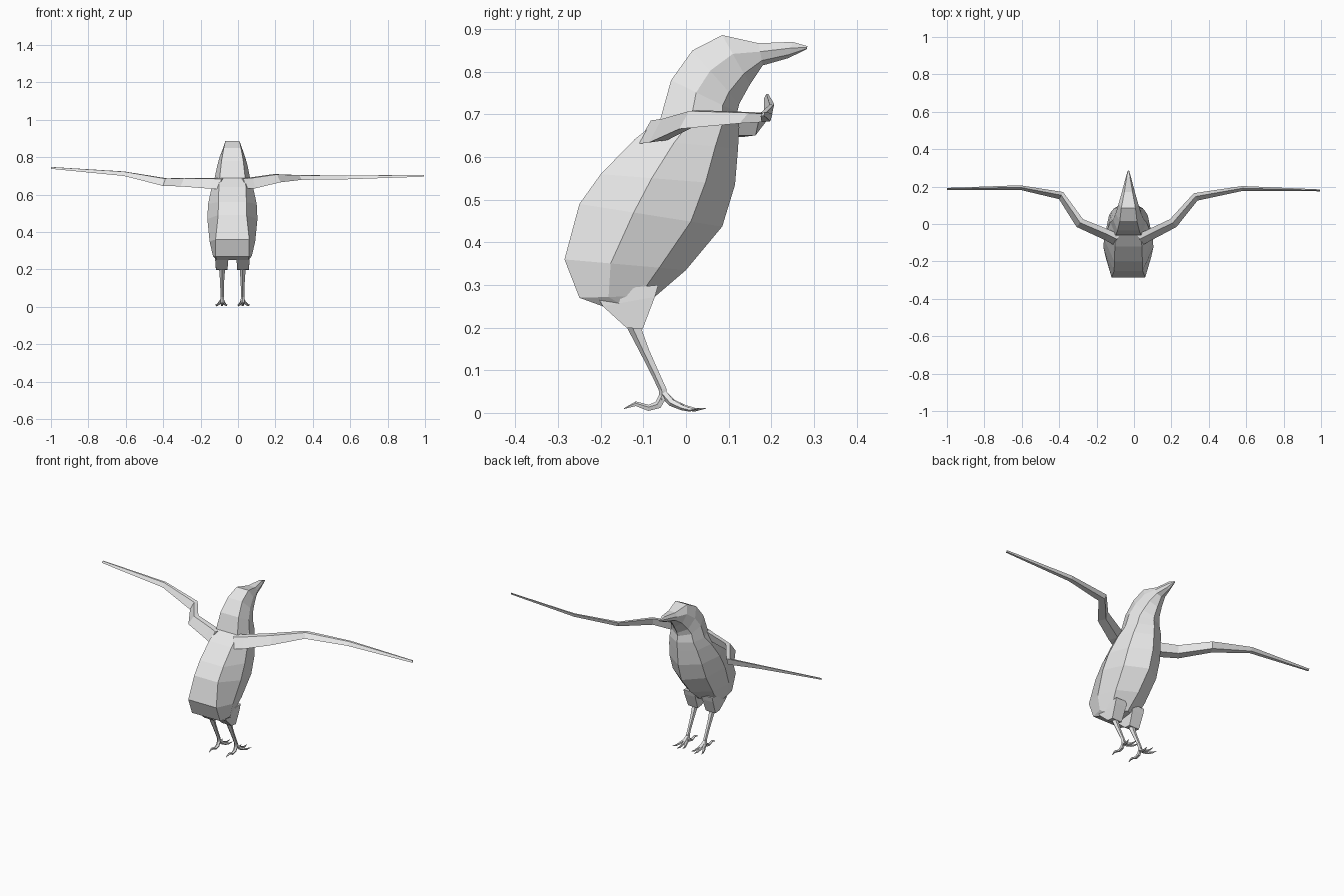
import bpy, bmesh, math
from mathutils import Vector

if "Cube" in bpy.data.objects:
    bpy.data.objects.remove(bpy.data.objects["Cube"], do_unlink=True)

grey = bpy.data.materials.new("plain grey")
grey.use_nodes = True
grey.diffuse_color = (0.8, 0.8, 0.8, 1)
grey.node_tree.nodes["Principled BSDF"].inputs["Base Color"].default_value = (0.8, 0.8, 0.8, 1)

CX = -0.03  # the body's centre line


def loft(name, rings):
    """Skin a list of equal-length rings and cap both ends."""
    bm = bmesh.new()
    loops = [[bm.verts.new(p) for p in ring] for ring in rings]
    n = len(loops[0])
    for a, b in zip(loops, loops[1:]):
        for i in range(n):
            j = (i + 1) % n
            bm.faces.new((a[i], a[j], b[j], b[i]))
    bm.faces.new(loops[0])
    bm.faces.new(loops[-1])
    bmesh.ops.recalc_face_normals(bm, faces=bm.faces)
    mesh = bpy.data.meshes.new(name)
    bm.to_mesh(mesh)
    bm.free()
    mesh.materials.append(grey)
    obj = bpy.data.objects.new(name, mesh)
    bpy.context.collection.objects.link(obj)
    return obj


def tube(name, path, sides=5):
    """Tapered limb in the y-z plane: path of (point, radius)."""
    rings = []
    pts = [Vector(p) for p, r in path]
    for i, (p, r) in enumerate(path):
        t = (pts[min(i + 1, len(pts) - 1)] - pts[max(i - 1, 0)]).normalized()
        u = t.cross(Vector((1, 0, 0))).normalized()
        w = t.cross(u)
        rings.append([pts[i] + r * (u * math.cos(k * math.tau / sides) + w * math.sin(k * math.tau / sides))
                      for k in range(sides)])
    return loft(name, rings)


# Body, head and beak: back y, z, front y, z, back half width, side half width
sections = [
    (0.285, 0.860, 0.283, 0.853, 0.002, 0.004),
    (0.250, 0.870, 0.240, 0.832, 0.009, 0.015),
    (0.170, 0.867, 0.180, 0.815, 0.022, 0.034),
    (0.085, 0.886, 0.150, 0.770, 0.038, 0.052),
    (0.015, 0.850, 0.125, 0.725, 0.046, 0.068),
    (-0.035, 0.780, 0.120, 0.705, 0.058, 0.082),
    (-0.060, 0.690, 0.125, 0.670, 0.068, 0.096),
    (-0.120, 0.642, 0.122, 0.620, 0.072, 0.112),
    (-0.200, 0.560, 0.115, 0.535, 0.075, 0.130),
    (-0.250, 0.490, 0.085, 0.437, 0.076, 0.134),
    (-0.285, 0.360, 0.000, 0.335, 0.090, 0.122),
    (-0.250, 0.270, -0.070, 0.275, 0.090, 0.104),
    (-0.195, 0.250, -0.085, 0.262, 0.085, 0.090),
]


def body_ring(by, bz, fy, fz, wb, ws):
    at = lambda x, f: (CX + x, by + (fy - by) * f, bz + (fz - bz) * f)
    return [at(-wb, 0), at(wb, 0), at(ws, 0.38), at(ws * 0.8, 0.78),
            at(0, 1), at(-ws * 0.8, 0.78), at(-ws, 0.38)]


loft("body", [body_ring(*s) for s in sections])


# Wings: x, y, z, half depth, half height
def wing(name, nodes):
    rings = []
    for i, (x, y, z, h, v) in enumerate(nodes):
        a, b = nodes[max(i - 1, 0)], nodes[min(i + 1, len(nodes) - 1)]
        d = Vector((b[0] - a[0], b[1] - a[1], 0)).normalized()
        side = Vector((-d.y, d.x, 0))
        if side.y < 0:
            side = -side
        c, up = Vector((x, y, z)), Vector((0, 0, 1))
        rings.append([c + side * h + up * v, c + side * h * 0.6 - up * v * 0.8,
                      c - side * h - up * v, c + side * h * 0.1 + up * v * 0.9])
    return loft(name, rings)


wing("left_wing", [
    (0.03, -0.085, 0.660, 0.032, 0.029), (0.08, -0.060, 0.663, 0.030, 0.029),
    (0.21, 0.005, 0.688, 0.027, 0.022), (0.33, 0.145, 0.692, 0.022, 0.013),
    (0.58, 0.190, 0.692, 0.013, 0.010), (0.995, 0.180, 0.701, 0.005, 0.005)])
wing("right_wing", [
    (-0.09, -0.085, 0.658, 0.032, 0.029), (-0.14, -0.060, 0.660, 0.030, 0.028),
    (-0.29, 0.005, 0.667, 0.027, 0.023), (-0.39, 0.152, 0.667, 0.022, 0.020),
    (-0.61, 0.195, 0.712, 0.012, 0.012), (-1.0, 0.188, 0.743, 0.005, 0.005)])

# Legs and feet
for side, s in (("left", 1), ("right", -1)):
    x = CX + s * 0.055

    def block(y0, z0, y1, z1, inner, outer):
        a, b = CX + s * inner, CX + s * outer
        return [(a, y0, z0), (b, y0, z0), (b, y1, z1), (a, y1, z1)]

    loft(side + "_thigh", [
        block(-0.215, 0.285, -0.065, 0.300, 0.020, 0.092),
        block(-0.195, 0.250, -0.073, 0.272, 0.022, 0.092),
        block(-0.140, 0.200, -0.102, 0.196, 0.026, 0.088)])
    tube(side + "_shin", [
        ((x, -0.122, 0.205), 0.017), ((x, -0.096, 0.145), 0.012),
        ((x, -0.070, 0.090), 0.010), ((x, -0.054, 0.055), 0.010),
        ((x, -0.053, 0.030), 0.010)])
    tube(side + "_hind_toe", [
        ((x, -0.053, 0.040), 0.010), ((x, -0.065, 0.018), 0.010),
        ((x, -0.088, 0.011), 0.008), ((x, -0.118, 0.021), 0.006),
        ((x, -0.145, 0.010), 0.001)])
    for toe, dx in (("inner", -0.025), ("middle", 0.0), ("outer", 0.034)):
        d = s * dx
        reach = 1.0 if dx == 0 else 0.85
        tube(f"{side}_{toe}_toe", [
            ((x + d * f, -0.052 + dy * reach, z), r) for f, dy, z, r in (
                (0, 0, 0.045, 0.010), (0.3, 0.022, 0.024, 0.009),
                (0.65, 0.050, 0.013, 0.007), (0.85, 0.072, 0.008, 0.005),
                (1.1, 0.099, 0.011, 0.001))])
